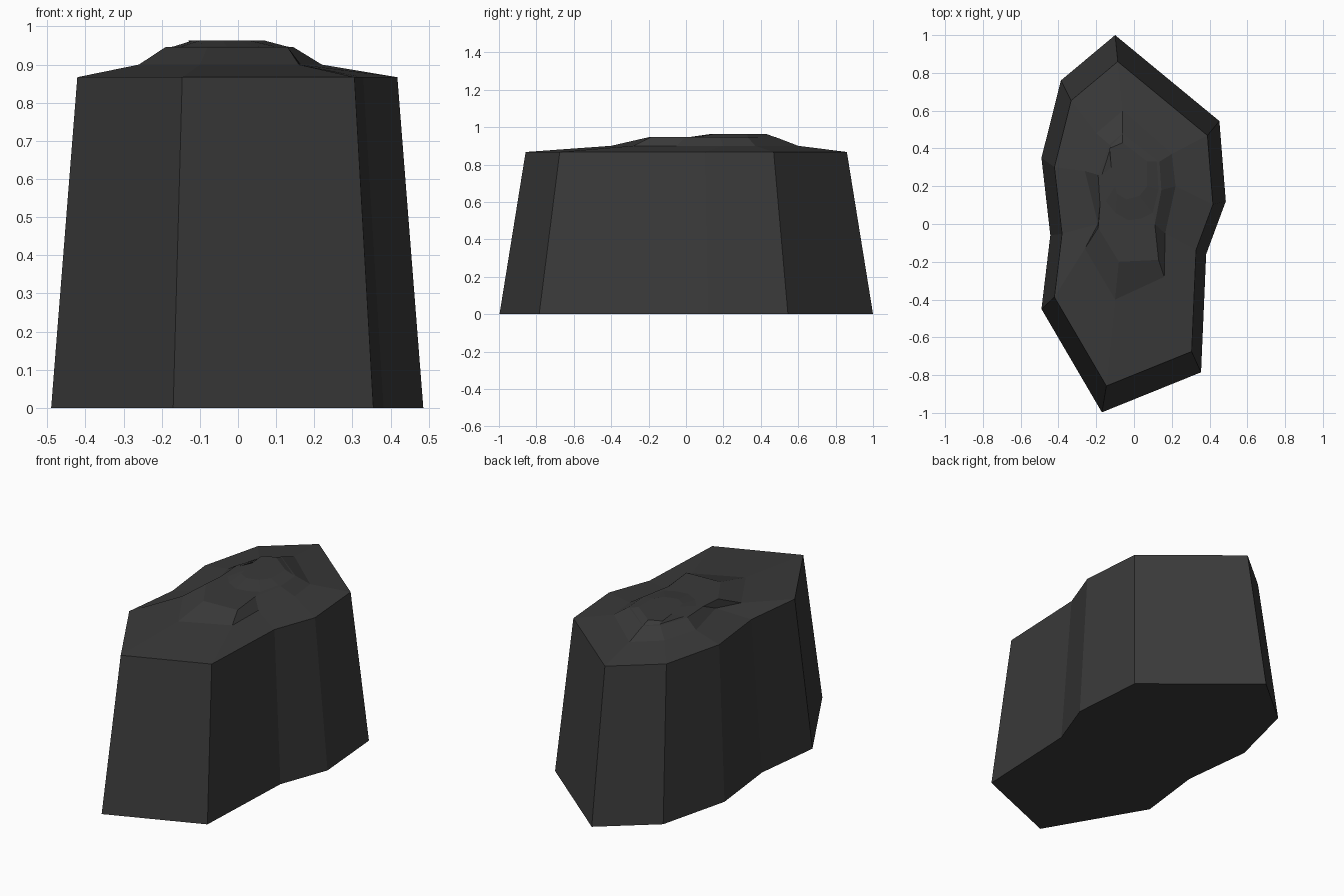
import bpy, bmesh

# plan outline of the rock at ground level, clockwise from the back tip
OUTLINE = [(-0.10, 1.0), (0.452, 0.545), (0.486, 0.12), (0.382, -0.16), (0.355, -0.785),
           (-0.17, -0.997), (-0.49, -0.45), (-0.443, -0.06), (-0.49, 0.35), (-0.387, 0.76)]
SHOULDER = [(x * 0.86, y * 0.86) for x, y in OUTLINE]

# eroded terraces on the top
FOOT = [(-0.06, 0.60), (0.20, 0.37), (0.22, 0.20), (0.165, -0.05), (0.16, -0.28),
        (-0.10, -0.40), (-0.26, -0.13), (-0.19, 0.0), (-0.26, 0.28), (-0.20, 0.48)]
TERRACE = [(-0.06, 0.48), (0.135, 0.33), (0.145, 0.18), (0.11, 0.0), (0.13, -0.19),
           (-0.08, -0.20), (-0.19, -0.02), (-0.18, 0.10), (-0.19, 0.26), (-0.13, 0.42)]
STEP = [(-0.06, 0.475), (0.12, 0.33), (0.13, 0.18), (0.10, 0.06), (0.04, 0.03),
        (-0.03, 0.02), (-0.10, 0.06), (-0.15, 0.12), (-0.17, 0.26), (-0.12, 0.415)]
SUMMIT = [(-0.06, 0.43), (0.07, 0.33), (0.07, 0.20), (0.03, 0.15), (0.0, 0.14),
          (-0.04, 0.13), (-0.09, 0.16), (-0.10, 0.20), (-0.12, 0.30), (-0.13, 0.40)]

LEVELS = [(OUTLINE, 0.0), (SHOULDER, 0.867), (FOOT, 0.90),
          (TERRACE, 0.946), (STEP, 0.947), (SUMMIT, 0.963)]

# loft the rings into one closed body
bm = bmesh.new()
rings = [[bm.verts.new((x, y, z)) for x, y in pts] for pts, z in LEVELS]
for low, high in zip(rings, rings[1:]):
    for i in range(len(low)):
        j = (i + 1) % len(low)
        bm.faces.new((low[i], high[i], high[j], low[j]))
bm.faces.new(rings[0])
bm.faces.new(rings[-1][::-1])
bmesh.ops.recalc_face_normals(bm, faces=bm.faces)

mesh = bpy.data.meshes.new("rock_block")
bm.to_mesh(mesh)
bm.free()

# dark stone colour
stone = bpy.data.materials.new("dark stone")
stone.diffuse_color = (0.042, 0.042, 0.042, 1)
mesh.materials.append(stone)
rock = bpy.data.objects.new("rock_block", mesh)
bpy.context.collection.objects.link(rock)
